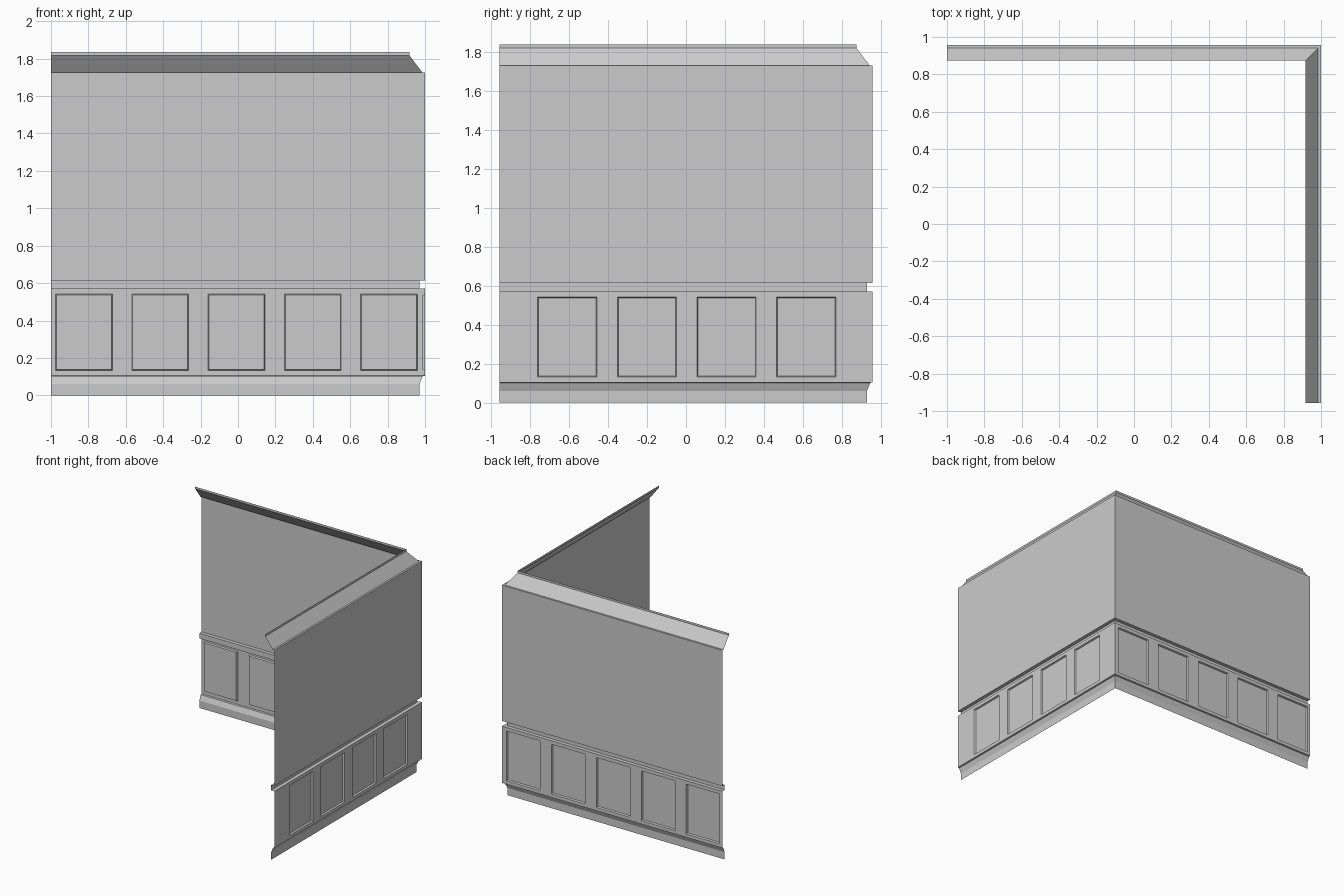
import bpy, bmesh

if "Cube" in bpy.data.objects:
    bpy.data.objects.remove(bpy.data.objects["Cube"])

X, Y = 1.0, 0.957          # outer wall planes: right wall x = X, back wall y = Y


def finish(name, bm):
    mesh = bpy.data.meshes.new(name)
    bm.to_mesh(mesh)
    bm.free()
    obj = bpy.data.objects.new(name, mesh)
    bpy.context.collection.objects.link(obj)
    return obj


def sweep(name, profile):
    """Sweep (inward offset, height) points along both walls with a mitred corner."""
    bm = bmesh.new()
    rows = [[bm.verts.new(p) for p in ((-X, Y - d, z), (X - d, Y - d, z), (X - d, -Y, z))]
            for d, z in profile]
    for low, high in zip(rows, rows[1:]):
        for i in range(2):
            bm.faces.new((low[i], low[i + 1], high[i + 1], high[i]))
    return finish(name, bm)


def panelled_wall(name, start, end, centres, place):
    """Wall band with a row of raised panels pressed towards the room."""
    half = 0.152
    us = [start]
    for c in centres:
        us += [c - half, c + half] if end > start else [c + half, c - half]
    us.append(end)
    zs = [0.105, 0.133, 0.541, 0.57]
    bm = bmesh.new()
    grid = [[bm.verts.new(place(u, z)) for u in us] for z in zs]
    panels = []
    for r in range(3):
        for c in range(len(us) - 1):
            f = bm.faces.new((grid[r][c], grid[r][c + 1], grid[r + 1][c + 1], grid[r + 1][c]))
            if r == 1 and c % 2 == 1:
                panels.append(f)
    bm.normal_update()
    bmesh.ops.inset_individual(bm, faces=panels, thickness=0.007, depth=0.013)
    return finish(name, bm)


# Mouldings and plain wall
sweep("baseboard", [(0.03, 0), (0.03, 0.06), (0.015, 0.096), (0.013, 0.102), (0, 0.105)])
sweep("chair_rail", [(0, 0.57), (0.03, 0.57), (0.03, 0.613), (0, 0.613)])
sweep("upper_wall", [(0, 0.613), (0, 1.727)])
sweep("crown_moulding", [(0, 1.727), (0.015, 1.727), (0.084, 1.818), (0.084, 1.835)])

# Panelled lower walls
panelled_wall("back_wainscot", -X, X, [-0.824 + 0.408 * i for i in range(5)],
              lambda u, z: (u, Y, z))
panelled_wall("right_wainscot", Y, -Y, [0.616 - 0.408 * i for i in range(4)],
              lambda u, z: (X, u, z))
